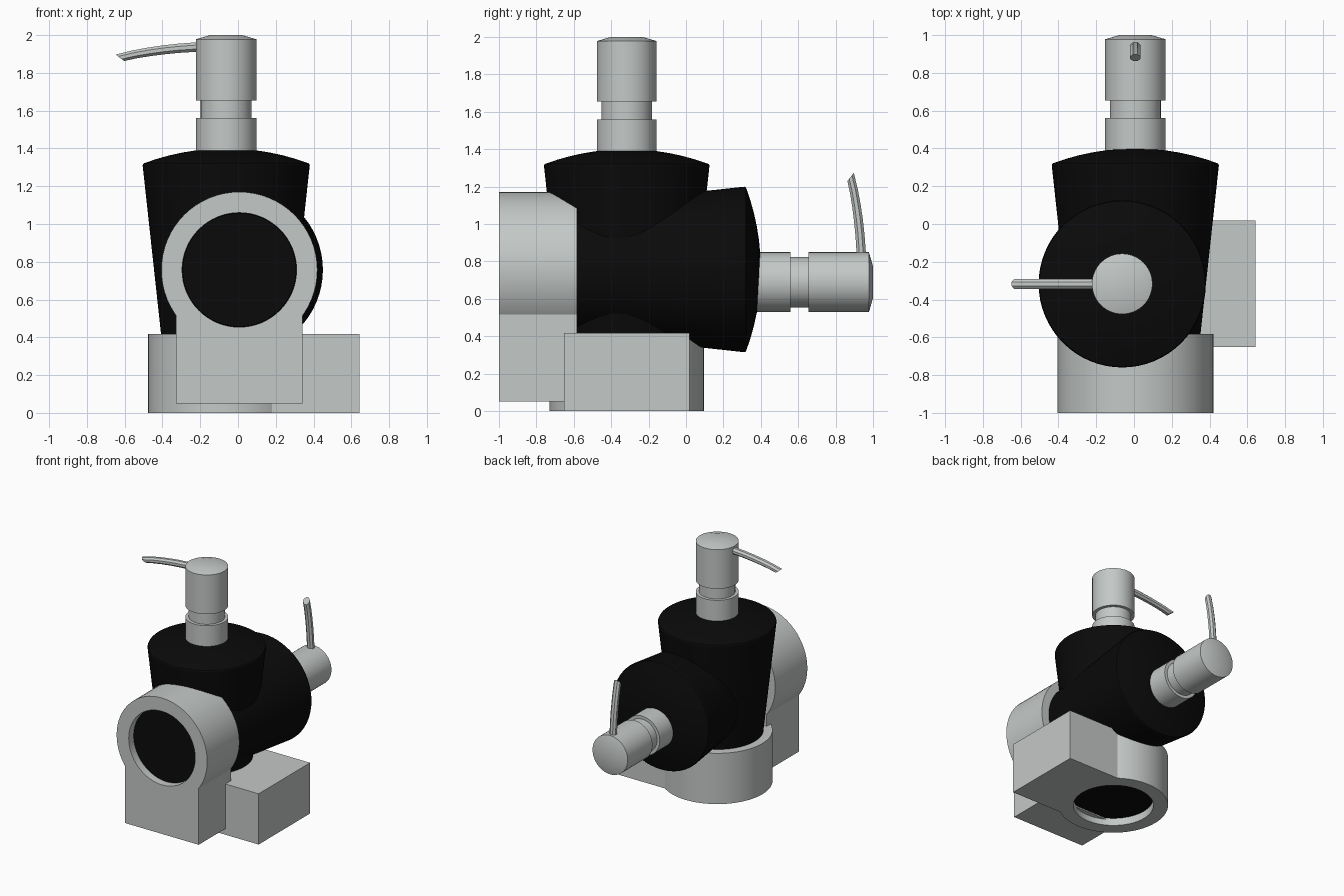
import bpy, bmesh, math
from mathutils import Matrix, Vector

if "Cube" in bpy.data.objects:
    bpy.data.objects.remove(bpy.data.objects["Cube"])

SEG = 64


def material(name, rgb):
    m = bpy.data.materials.new(name)
    m.use_nodes = True
    m.diffuse_color = (*rgb, 1)
    m.node_tree.nodes["Principled BSDF"].inputs["Base Color"].default_value = (*rgb, 1)
    return m


GREY = material("light grey", (0.55, 0.58, 0.57))
BLACK = material("black", (0.003, 0.003, 0.003))


def finish(name, bm, mat, matrix):
    bmesh.ops.recalc_face_normals(bm, faces=bm.faces)
    me = bpy.data.meshes.new(name)
    bm.to_mesh(me)
    bm.free()
    me.materials.append(mat)
    ob = bpy.data.objects.new(name, me)
    bpy.context.collection.objects.link(ob)
    ob.matrix_world = matrix
    bpy.ops.object.select_all(action='DESELECT')
    ob.select_set(True)
    bpy.context.view_layer.objects.active = ob
    bpy.ops.object.shade_smooth_by_angle(angle=math.radians(20))
    return ob


def skin(bm, loops, cap=True, closed=False):
    """Join successive vertex loops with quads."""
    rings = [[bm.verts.new(p) for p in loop] for loop in loops]
    pairs = list(zip(rings, rings[1:]))
    if closed:
        pairs.append((rings[-1], rings[0]))
    for a, b in pairs:
        n = len(a)
        for i in range(n):
            j = (i + 1) % n
            bm.faces.new((a[i], a[j], b[j], b[i]))
    if cap:
        bm.faces.new(rings[0])
        bm.faces.new(rings[-1])


def lathe(name, profile, mat, matrix):
    bm = bmesh.new()
    angles = [2 * math.pi * i / SEG for i in range(SEG)]
    skin(bm, [[(r * math.cos(a), r * math.sin(a), z) for a in angles] for r, z in profile])
    return finish(name, bm, mat, matrix)


def holder(name, matrix):
    """Keyhole-shaped block: a round collar merged with a square arm, bored through."""
    R, half, reach, bore, height = 0.413, 0.335, 0.707, 0.303, 0.418
    corner, join = math.atan2(half, reach), math.asin(half / R)

    def radius(a):
        a = abs(a)
        if a <= corner:
            return reach / math.cos(a)
        return half / math.sin(a) if a < join else R

    angles = [-math.pi + 2 * math.pi * i / SEG for i in range(SEG)]
    angles = sorted(angles + [corner, -corner, join, -join])

    def loop(fn, z):
        return [(fn(a) * math.cos(a), fn(a) * math.sin(a), z) for a in angles]

    bm = bmesh.new()
    skin(bm, [loop(radius, 0), loop(radius, height),
              loop(lambda a: bore, height), loop(lambda a: bore, 0)],
         cap=False, closed=True)
    return finish(name, bm, GREY, matrix)


def spout(name, matrix):
    """Thin eight-sided curved nozzle with a slanted tip."""
    top = [(-0.10, 1.966), (-0.17, 1.961), (-0.26, 1.954), (-0.34, 1.945),
           (-0.42, 1.933), (-0.50, 1.918), (-0.585, 1.897)]
    low = [(-0.10, 1.914), (-0.17, 1.911), (-0.25, 1.906), (-0.33, 1.898),
           (-0.40, 1.889), (-0.47, 1.878), (-0.54, 1.863)]
    k = 1 / math.cos(math.pi / 8)
    loops = []
    for (xt, zt), (xl, zl) in zip(top, low):
        t, b = Vector((xt, 0, zt)), Vector((xl, 0, zl))
        mid, up = (t + b) / 2, (t - b) / 2 * k
        side = Vector((0, 0.027 * k, 0))
        angles = [math.pi * (i + 0.5) / 4 for i in range(8)]
        loops.append([mid + up * math.sin(a) + side * math.cos(a) for a in angles])
    bm = bmesh.new()
    skin(bm, loops)
    return finish(name, bm, GREY, matrix)


# Bottle: tapered body with a shallow domed top
DOME_R = 1.25
BOTTLE = [(0.300, 0.06), (0.345, 0.418), (0.4425, 1.312)]
BOTTLE += [(r, 1.40 - DOME_R + math.sqrt(DOME_R ** 2 - r * r))
           for r in (0.438, 0.37, 0.30, 0.23, 0.16, 0.08)]

# Pump: collar, narrow neck and chamfered head
PUMP = [(0.16, 1.36), (0.16, 1.56), (0.135, 1.56), (0.135, 1.655),
        (0.16, 1.655), (0.16, 1.978), (0.085, 2.0)]


def dispenser(prefix, matrix, pump_shift):
    pump = matrix @ Matrix.Translation((pump_shift, 0, 0))
    holder(prefix + "_holder", matrix)
    lathe(prefix + "_bottle", BOTTLE, BLACK, matrix)
    lathe(prefix + "_pump", PUMP, GREY, pump)
    spout(prefix + "_spout", pump)


# One dispenser upright, one lying along the depth axis
dispenser("upright", Matrix.Translation((-0.0625, -0.317, 0)), 0)
lying = Matrix(((0, -1, 0, 0.007), (0, 0, 1, -1), (-1, 0, 0, 0.757), (0, 0, 0, 1)))
dispenser("lying", lying, 0.068)
